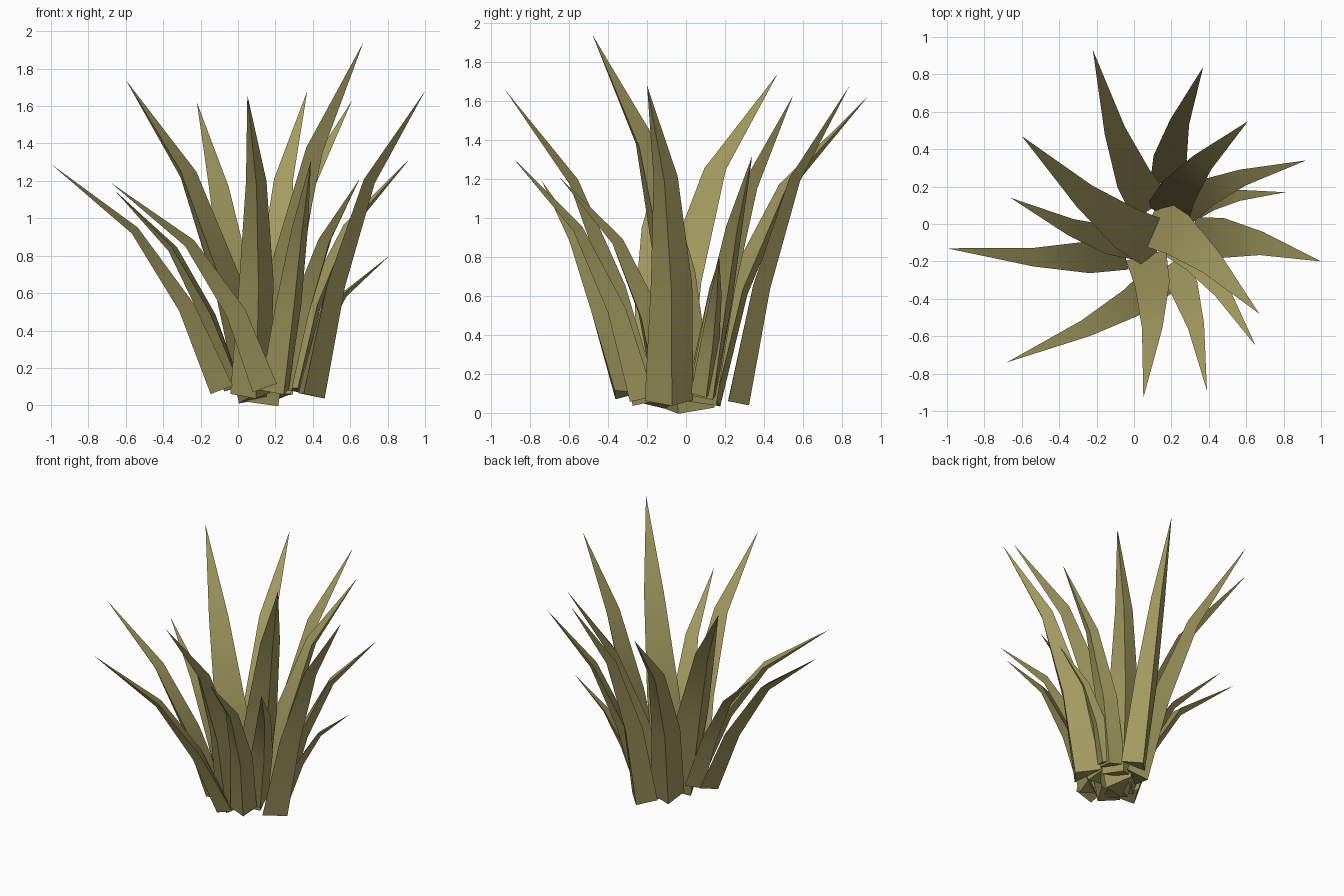
import bpy, bmesh, math
from mathutils import Vector, Matrix

if "Cube" in bpy.data.objects:
    bpy.data.objects.remove(bpy.data.objects["Cube"])

leaf_mat = bpy.data.materials.new("olive_leaf")
leaf_mat.diffuse_color = (0.37, 0.33, 0.118, 1)
leaf_mat.use_nodes = True
leaf_mat.node_tree.nodes["Principled BSDF"].inputs["Base Color"].default_value = leaf_mat.diffuse_color

# Each leaf: root centre, tip, root width
LEAVES = [
    ((0.06, 0.13, 0.05), (-0.22, 0.93, 1.62), 0.23),
    ((0.19, 0.27, 0.05), (0.37, 0.84, 1.68), 0.21),
    ((0.20, 0.10, 0.05), (0.61, 0.55, 1.63), 0.24),
    ((0.30, 0.11, 0.08), (0.92, 0.34, 1.32), 0.18),
    ((0.34, 0.09, 0.09), (0.81, 0.17, 0.80), 0.12),
    ((0.40, -0.08, 0.05), (1.00, -0.20, 1.68), 0.25),
    ((0.15, -0.01, 0.01), (0.67, -0.48, 1.94), 0.28),
    ((0.25, -0.12, 0.09), (0.65, -0.65, 1.21), 0.18),
    ((0.22, -0.25, 0.07), (0.39, -0.89, 1.31), 0.18),
    ((0.08, -0.22, 0.05), (0.05, -0.93, 1.66), 0.22),
    ((0.11, -0.33, 0.09), (-0.68, -0.74, 1.19), 0.19),
    ((-0.10, -0.16, 0.08), (-1.00, -0.13, 1.29), 0.20),
    ((-0.03, -0.10, 0.09), (-0.66, 0.14, 1.15), 0.18),
    ((0.07, -0.09, 0.03), (-0.60, 0.47, 1.74), 0.28),
]
# Each ring: run fraction, rise fraction, sideways bow, twist, width taper, ridge depth
RINGS = [
    (0.00, 0.000, 0.00, 18, 1.00, 0.52),
    (0.20, 0.365, 0.03, 11, 0.85, 0.38),
    (0.50, 0.705, 0.033, 4, 0.50, 0.22),
]


def make_leaf(name, root, tip, width):
    """Arching blade: flat inner face, ridged outer side, pointed tip."""
    root, tip = Vector(root), Vector(tip)
    run = Vector((tip.x - root.x, tip.y - root.y, 0))
    left = Vector((-run.y, run.x, 0)).normalized()
    pts = [root + run * f + Vector((0, 0, (tip.z - root.z) * g)) + left * (bow * min(1, run.length / 0.6))
           for f, g, bow, *_ in RINGS] + [tip]
    bm = bmesh.new()
    rings = []
    for i, (_, _, _, twist, taper, depth) in enumerate(RINGS):
        tangent = (pts[i + 1] - pts[max(i - 1, 0)]).normalized()
        side = Matrix.Rotation(math.radians(twist), 3, 'Z') @ left
        side = (side - tangent * side.dot(tangent)).normalized()
        out = side.cross(tangent)
        half, d = side * (width * taper / 2), out * (width * depth / 2)
        rings.append([bm.verts.new(p) for p in
                      (pts[i] - d + half, pts[i] - d - half, pts[i] + d)])
    point = bm.verts.new(tip)
    bm.faces.new(rings[0])
    for a, b in zip(rings, rings[1:]):
        for k in range(3):
            j = (k + 1) % 3
            bm.faces.new((a[k], a[j], b[j], b[k]))
    for k in range(3):
        bm.faces.new((rings[-1][k], rings[-1][(k + 1) % 3], point))
    bmesh.ops.recalc_face_normals(bm, faces=bm.faces[:])
    # Smooth along the blade, sharp along its three edges
    for f in bm.faces:
        f.smooth = True
    for e in bm.edges:
        e.smooth = e.calc_face_angle(0) < math.radians(32)
    mesh = bpy.data.meshes.new(name)
    bm.to_mesh(mesh)
    bm.free()
    mesh.materials.append(leaf_mat)
    bpy.context.collection.objects.link(bpy.data.objects.new(name, mesh))


for n, (root, tip, width) in enumerate(LEAVES, 1):
    make_leaf(f"leaf_{n:02d}", root, tip, width)
